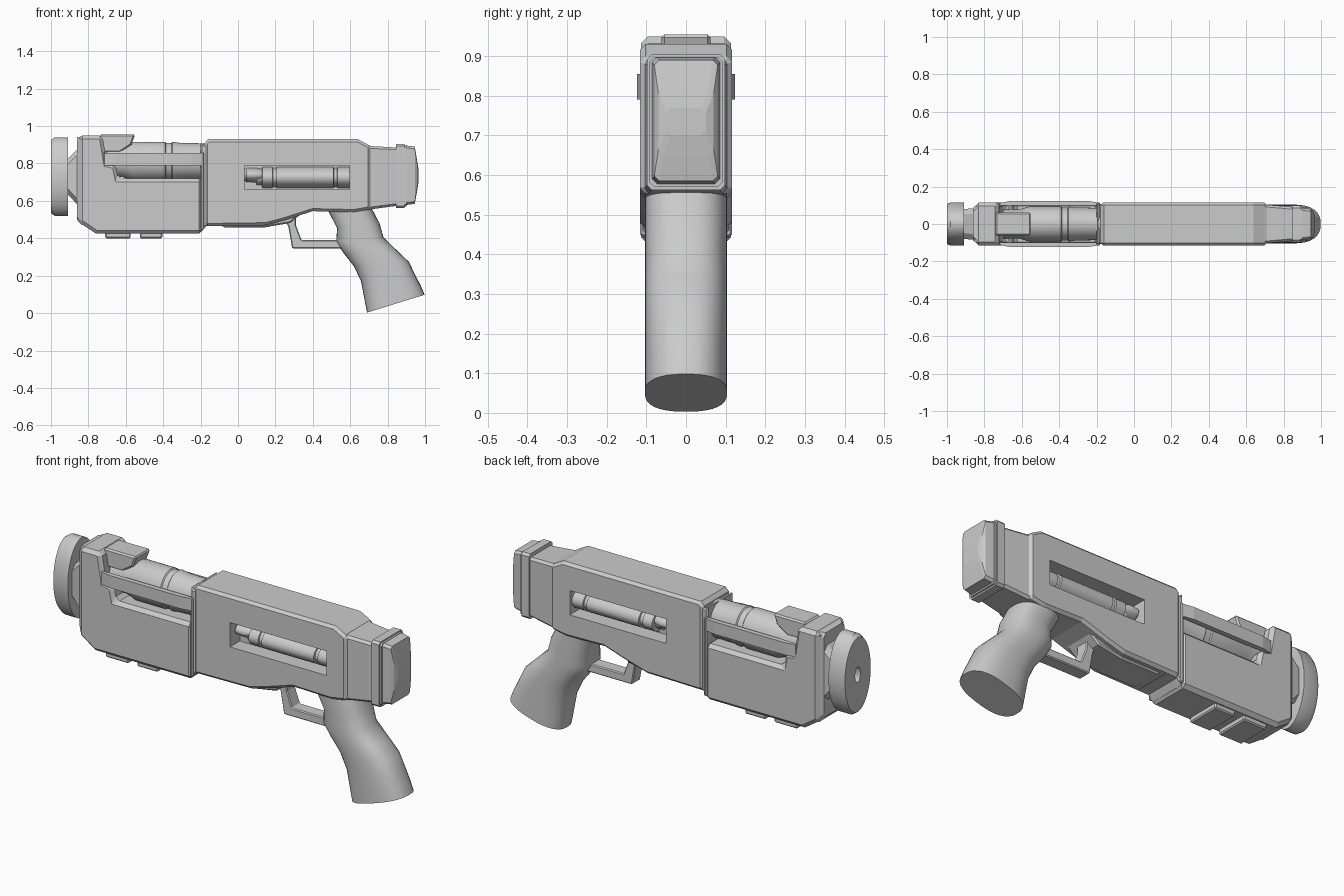
import bpy, bmesh
from math import cos, sin, pi, radians, copysign
from mathutils import Vector

if "Cube" in bpy.data.objects:
    bpy.data.objects.remove(bpy.data.objects["Cube"])


def loft(name, rings, bevel=0.0, smooth=False):
    """Skin a list of equal-length rings and cap both ends."""
    bm = bmesh.new()
    rows = [[bm.verts.new(p) for p in ring] for ring in rings]
    n = len(rows[0])
    for a, b in zip(rows, rows[1:]):
        for i in range(n):
            bm.faces.new((a[i], a[(i + 1) % n], b[(i + 1) % n], b[i]))
    bm.faces.new(rows[0])
    bm.faces.new(rows[-1])
    bmesh.ops.recalc_face_normals(bm, faces=bm.faces)
    me = bpy.data.meshes.new(name)
    bm.to_mesh(me)
    bm.free()
    ob = bpy.data.objects.new(name, me)
    bpy.context.collection.objects.link(ob)
    if bevel:
        m = ob.modifiers.new("bevel", 'BEVEL')
        m.width, m.segments, m.limit_method = bevel, 1, 'ANGLE'
        m.angle_limit = radians(50)
    if smooth:
        bpy.ops.object.select_all(action='DESELECT')
        ob.select_set(True)
        bpy.context.view_layer.objects.active = ob
        bpy.ops.object.shade_smooth_by_angle(angle=radians(35))
    return ob


def prism(name, profile, hw, bevel=0.0):
    """Side profile (x, z) extruded across y."""
    return loft(name, [[(x, y, z) for x, z in profile] for y in (-hw, hw)], bevel)


def box(name, x0, x1, hw, z0, z1, bevel=0.0):
    return prism(name, [(x0, z0), (x1, z0), (x1, z1), (x0, z1)], hw, bevel)


def tube(name, stations, z, squash=1.0, n=40):
    """Lathe around the x axis from (x, radius), flattened in y by squash."""
    return loft(name, [[(x, r * squash * cos(2 * pi * i / n), z + r * sin(2 * pi * i / n))
                        for i in range(n)] for x, r in stations], smooth=True)


def blocks(name, sections, c=0.012):
    """Chamfered rectangles along x: (x, half width, z0, z1)."""
    rings = []
    for x, w, a, b in sections:
        rings.append([(x, -w + c, a), (x, w - c, a), (x, w, a + c), (x, w, b - c),
                      (x, w - c, b), (x, -w + c, b), (x, -w, b - c), (x, -w, a + c)])
    return loft(name, rings)


def mirror_y(ob):
    m = ob.modifiers.new("mirror", 'MIRROR')
    m.use_axis = (False, True, False)


# Muzzle disc with bore, and its neck
tube("muzzle_disc", [(-.93, .001), (-.93, .04), (-1, .04), (-1, .195), (-.98, .21),
                     (-.91, .21), (-.91, .001)], .73, .55, 48)
blocks("muzzle_neck", [(-.92, .075, .64, .82), (-.905, .08, .63, .83), (-.85, .085, .57, .885)], .03)

# Fore-end: front block, lower shell, nose
blocks("front_nose", [(-.862, .085, .5, .94), (-.835, .11, .47, .945)], .02)
prism("front_shell", [(-.85, .95), (-.85, .485), (-.76, .425), (-.19, .425), (-.19, .72),
                      (-.64, .72), (-.655, .79), (-.70, .80), (-.725, .95)], .114, .018)
prism("top_hood", [(-.74, .955), (-.55, .955), (-.57, .90), (-.63, .86), (-.74, .86)], .062, .008)
for i, (a, b) in enumerate([(-.71, -.575), (-.525, -.405)]):
    box(f"under_rail_{i + 1}", a, b, .09, .40, .44, .006)

# Exposed barrel with bands
tube("barrel", [(-.70, .085), (-.62, .085), (-.56, .104), (-.39, .104), (-.385, .098), (-.355, .098),
                (-.35, .104), (-.31, .098), (-.15, .095)], .812, .9)

# Side rails along the barrel
rail = [(-.72, .10), (-.715, .113), (-.66, .124), (-.25, .124), (-.19, .114), (-.19, .098), (-.62, .098)]
mirror_y(loft("side_rail", [[(x, y, z) for x, y in rail] for z in (.79, .855)]))

# Collar between fore-end and receiver
prism("collar", [(-.2, .915), (-.2, .43), (-.17, .465), (-.1, .465), (-.1, .905), (-.185, .9)], .108, .008)
box("collar_band", -.2, -.183, .116, .445, .86, .005)

# Receiver with a side window
receiver = prism("receiver", [(-.178, .91), (-.16, .93), (.64, .93), (.71, .893), (.71, .556), (.62, .54),
                              (.40, .545), (.25, .497), (.15, .47), (-.178, .465)], .116, .014)
cutter = box("window_cutter", .035, .595, .3, .662, .79)
cutter.hide_render = True
cutter.display_type = 'WIRE'
cut = receiver.modifiers.new("window", 'BOOLEAN')
cut.object, cut.operation, cut.solver = cutter, 'DIFFERENCE', 'EXACT'
box("window_core", .02, .61, .035, .65, .8)
tube("window_cylinder", [(.10, .045), (.128, .045), (.13, .06), (.185, .06), (.187, .055), (.205, .055),
                         (.207, .061), (.51, .061), (.512, .055), (.53, .055), (.532, .06),
                         (.61, .06)], .725, 1.65)
tube("window_elbow", [(.03, .03), (.045, .04), (.09, .042), (.13, .036)], .738, 2.2)
prism("belly_plate", [(-.1, .5), (-.08, .458), (.14, .458), (.28, .482), (.36, .55), (-.1, .55)], .085, .008)

# Rear section, flange and butt cap
blocks("rear_section", [(.66, .112, .55, .915), (.71, .103, .555, .893), (.86, .09, .575, .885)])
blocks("rear_flange", [(.845, .098, .562, .905), (.89, .098, .562, .905)])
blocks("flange_step", [(.885, .092, .57, .898), (.90, .092, .57, .898)])
blocks("butt_cap", [(.895, .086, .577, .897), (.945, .08, .585, .89), (.957, .07, .65, .82),
                    (.965, .05, .70, .77)])

# Grip: rounded sections from front edge point to back edge point
grip = []
for x0, z0, x1, z1 in [(.46, .60, .70, .62), (.485, .54, .715, .56), (.53, .455, .757, .48),
                       (.525, .38, .778, .405), (.565, .32, .845, .34), (.62, .25, .913, .275),
                       (.658, .17, .95, .20), (.675, .08, .978, .145), (.69, .003, .998, .098)]:
    mid, half = Vector((x0 + x1, 0, z0 + z1)) / 2, Vector((x1 - x0, 0, z1 - z0)) / 2
    ring = []
    for i in range(32):
        c, s = cos(2 * pi * i / 32), sin(2 * pi * i / 32)
        u, v = copysign(abs(c) ** .8, c), copysign(abs(s) ** .8, s)
        ring.append(mid + half * u + Vector((0, .104 * v, 0)))
    grip.append(ring)
loft("grip", grip, smooth=True)

# Trigger guard
prism("trigger_guard", [(.25, .50), (.27, .46), (.29, .345), (.56, .345), (.55, .39), (.34, .39),
                        (.31, .47), (.31, .51)], .035, .005)
